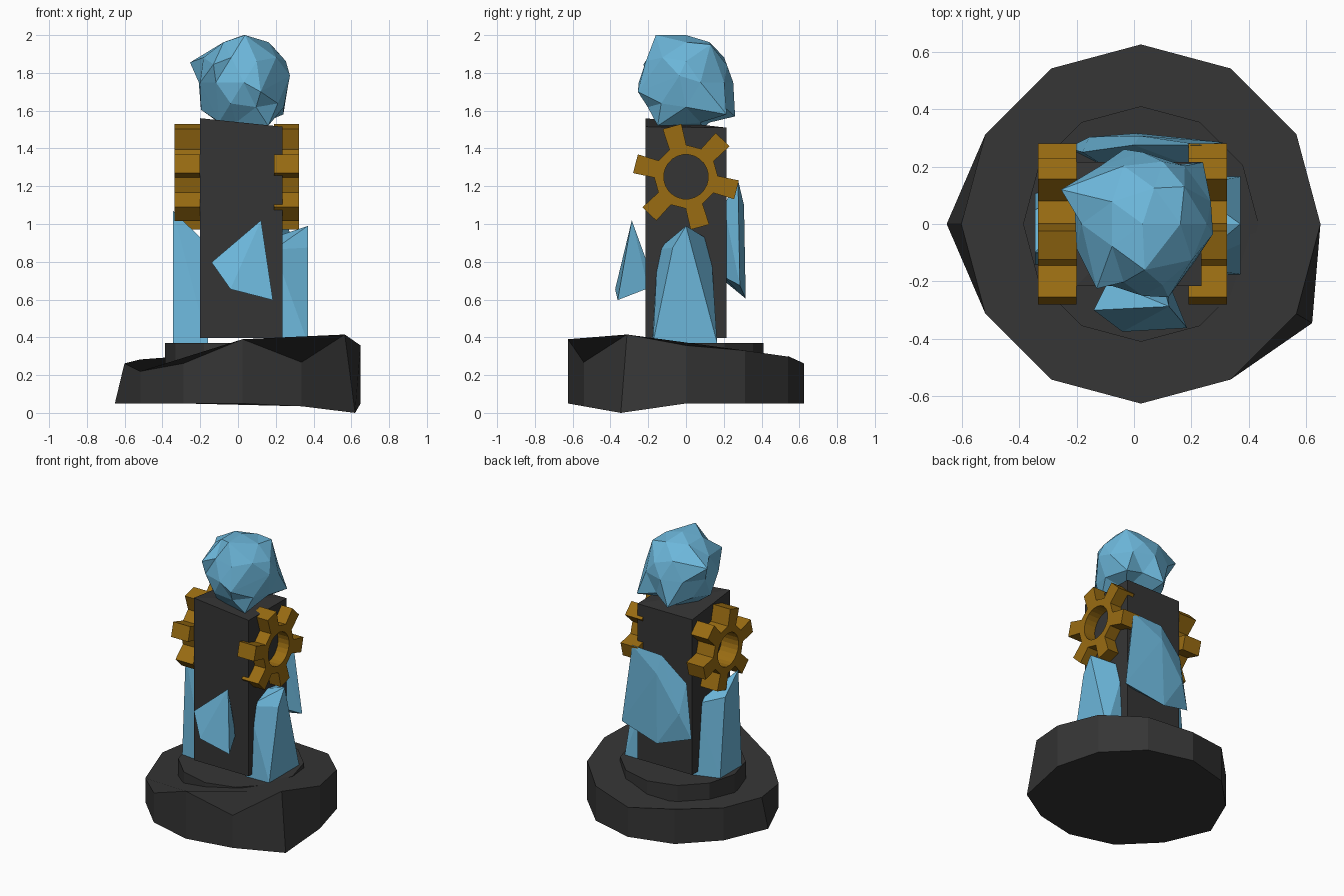
import bpy, bmesh, math
from mathutils import Vector

if "Cube" in bpy.data.objects:
    bpy.data.objects.remove(bpy.data.objects["Cube"])


def material(name, rgb):
    m = bpy.data.materials.new(name)
    m.diffuse_color = (*rgb, 1)
    m.use_nodes = True
    m.node_tree.nodes["Principled BSDF"].inputs["Base Color"].default_value = m.diffuse_color
    return m


STONE = material("dark stone", (0.036, 0.036, 0.036))
CRYSTAL = material("blue crystal", (0.15, 0.47, 0.70))
BRASS = material("aged brass", (0.32, 0.15, 0.006))
CX = 0.024


def finish(bm, name, mat):
    bmesh.ops.recalc_face_normals(bm, faces=bm.faces[:])
    me = bpy.data.meshes.new(name)
    bm.to_mesh(me)
    bm.free()
    me.materials.append(mat)
    ob = bpy.data.objects.new(name, me)
    bpy.context.collection.objects.link(ob)
    return ob


def hull(name, points, mat):
    bm = bmesh.new()
    for p in points:
        bm.verts.new(p)
    res = bmesh.ops.convex_hull(bm, input=bm.verts[:])
    loose = [v for v in bm.verts if not v.link_faces]
    bmesh.ops.delete(bm, geom=loose, context='VERTS')
    bmesh.ops.dissolve_limit(bm, angle_limit=0.01, verts=bm.verts[:], edges=bm.edges[:])
    return finish(bm, name, mat)


def disc(name, bottom, top):
    bm = bmesh.new()
    b = [bm.verts.new(p) for p in bottom]
    t = [bm.verts.new(p) for p in top]
    n = len(b)
    for i in range(n):
        j = (i + 1) % n
        bm.faces.new((b[i], b[j], t[j], t[i]))
    bm.faces.new(t)
    bm.faces.new(b[::-1])
    return finish(bm, name, STONE)


def ring(r, z):
    return [Vector((CX + r * math.cos(math.tau * i / 12),
                    r * math.sin(math.tau * i / 12), z)) for i in range(12)]


# rough rock base: twelve sides with an uneven rim
low, high = ring(0.625, 0.05), ring(0.625, 0)
rim = [0.357, 0.33, 0.298, 0.262, 0.30, 0.283, 0.262, 0.22, 0.262, 0.39, 0.268, 0.415]
for v, z in zip(high, rim):
    v.z = z
low[6].x = -0.652
low[10].z = 0.035
low[11] = Vector((0.62, -0.345, 0.0))
disc("rock_base", low, high)

# low round step
disc("base_step", ring(0.41, 0.18), ring(0.41, 0.37))

# square column with a sloping top
hull("column", [(x, y, 0.397) for x in (-0.2, 0.235) for y in (-0.215, 0.215)] +
     [(-0.2, -0.215, 1.56), (0.235, -0.215, 1.515), (0.235, 0.215, 1.51), (-0.2, 0.215, 1.51)], STONE)


# six-toothed gears on both sides
def gear(name, x0, x1):
    bm = bmesh.new()
    rings = []
    for x in (x0, x1):
        outer, inner = [], []
        for k in range(6):
            mid = 45.5 + 60 * k
            for off, r, ioff in ((-16, 0.168, -22.5), (-10.5, 0.281, -7.5),
                                 (10.5, 0.281, 7.5), (16, 0.168, 22.5)):
                a, c = math.radians(mid + off), math.radians(mid + ioff)
                outer.append(bm.verts.new((x, r * math.cos(a), 1.25 + r * math.sin(a))))
                inner.append(bm.verts.new((x, 0.118 * math.cos(c), 1.25 + 0.118 * math.sin(c))))
        rings.append((outer, inner))
    (o0, i0), (o1, i1) = rings
    for i in range(24):
        j = (i + 1) % 24
        for p, q in ((o0, i0), (o1, i1), (o0, o1), (i0, i1)):
            bm.faces.new((p[i], p[j], q[j], q[i]))
    finish(bm, name, BRASS)


gear("left_gear", -0.335, -0.2)
gear("right_gear", 0.19, 0.323)

# faceted crystals around the column
hull("front_crystal", [
    (-0.14, -0.30, 0.797), (0.122, -0.287, 1.02), (0.185, -0.362, 0.597), (-0.04, -0.375, 0.655),
    (-0.09, -0.2, 0.77), (0.1, -0.2, 0.78), (0.12, -0.2, 0.66), (-0.03, -0.2, 0.68)], CRYSTAL)
hull("right_crystal", [
    (0.37, -0.175, 0.37), (0.37, 0.165, 0.37), (0.37, 0.0, 0.99), (0.37, -0.07, 0.875),
    (0.19, -0.18, 0.37), (0.19, 0.165, 0.37), (0.19, -0.15, 0.865), (0.19, 0.13, 0.91),
    (0.19, 0.0, 0.93)], CRYSTAL)
hull("left_crystal", [
    (-0.345, 0.105, 0.37), (-0.345, -0.14, 0.37), (-0.345, -0.1, 1.07), (-0.345, 0.05, 0.93),
    (-0.16, 0.165, 0.37), (-0.16, -0.16, 0.37), (-0.16, 0.12, 0.86), (-0.16, -0.1, 0.89)], CRYSTAL)
hull("back_crystal", [
    (0.235, 0.275, 1.235), (0.0, 0.275, 1.225), (-0.18, 0.25, 1.06), (-0.23, 0.265, 0.68),
    (0.01, 0.316, 0.605), (0.31, 0.285, 0.675), (0.02, 0.307, 1.1), (-0.155, 0.303, 0.85),
    (-0.1, 0.2, 0.95), (0.2, 0.2, 1.1), (0.2, 0.2, 0.72), (-0.1, 0.2, 0.7)], CRYSTAL)

# rough crystal orb: low-poly sphere with its nearest corners pulled out
bm = bmesh.new()
bmesh.ops.create_icosphere(bm, subdivisions=2, radius=0.25)
mid = Vector((0.03, 0, 1.75))
for v in bm.verts:
    v.co += mid
free = set(bm.verts)
for p in [(0.037, -0.16, 2.0), (-0.254, 0.12, 1.855), (0.24, 0.215, 1.58), (-0.035, 0.26, 1.57),
          (0.175, 0.13, 1.95), (0.275, -0.035, 1.785), (0.12, -0.255, 1.70), (0.1, 0.217, 1.84),
          (-0.13, -0.225, 1.845), (-0.2, -0.085, 1.75), (-0.196, 0.0, 1.605),
          (0.16, -0.15, 1.52), (0.02, 0.07, 1.49), (-0.1, -0.1, 1.54)]:
    d = (Vector(p) - mid).normalized()
    v = max(free, key=lambda w: (w.co - mid).normalized().dot(d))
    v.co = p
    free.remove(v)
finish(bm, "crystal_orb", CRYSTAL)
